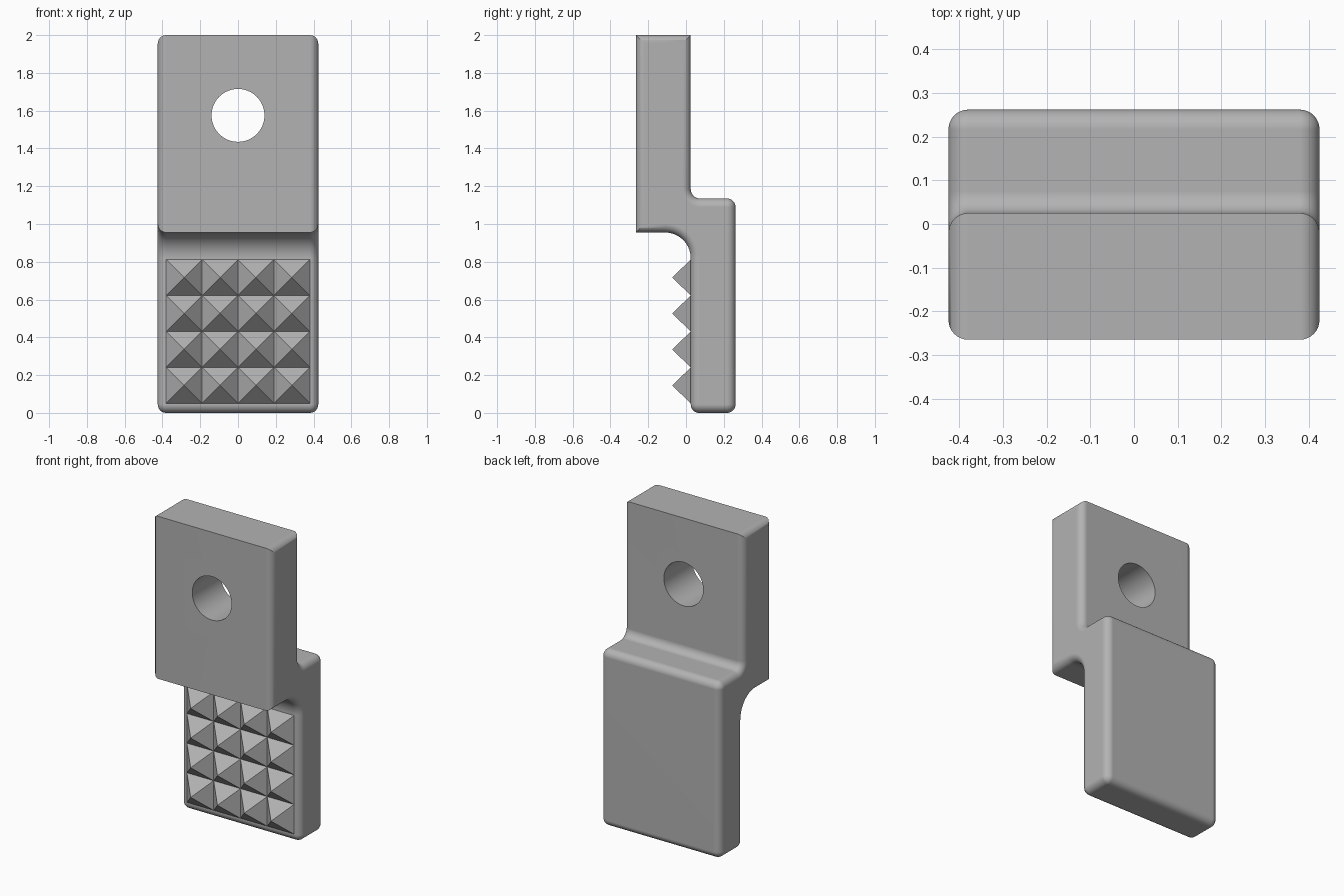
import bpy, bmesh
from math import sin, cos, pi, radians
from mathutils import Vector

if "Cube" in bpy.data.objects:
    bpy.data.objects.remove(bpy.data.objects["Cube"], do_unlink=True)

HALF_WIDTH, ROUND = 0.425, 0.045
GRIP_Y = 0.025

grey = bpy.data.materials.new("plain grey")
grey.use_nodes = True
grey.diffuse_color = (0.45, 0.45, 0.45, 1)
grey.node_tree.nodes["Principled BSDF"].inputs["Base Color"].default_value = grey.diffuse_color


def make_object(name, bm):
    bmesh.ops.recalc_face_normals(bm, faces=bm.faces)
    mesh = bpy.data.meshes.new(name)
    bm.to_mesh(mesh)
    bm.free()
    mesh.materials.append(grey)
    obj = bpy.data.objects.new(name, mesh)
    bpy.context.collection.objects.link(obj)
    return obj


def activate(obj):
    bpy.ops.object.select_all(action='DESELECT')
    obj.select_set(True)
    bpy.context.view_layer.objects.active = obj


# Side profile corners: y, z, fillet radius
CORNERS = [(-0.265, 0.955, 0), (GRIP_Y, 0.955, 0.135), (GRIP_Y, 0, ROUND), (0.262, 0, ROUND),
           (0.262, 1.135, ROUND), (GRIP_Y, 1.135, 0.05), (GRIP_Y, 2, 0), (-0.265, 2, 0)]


def side_profile(inset, steps=10):
    """Stepped outline with filleted corners, moved inward by inset."""
    points = []
    for i, (y, z, radius) in enumerate(CORNERS):
        here = Vector((y, z))
        e1 = (here - Vector(CORNERS[i - 1][:2])).normalized()
        e2 = (Vector(CORNERS[(i + 1) % len(CORNERS)][:2]) - here).normalized()
        corner = here + inset * Vector((-e1.y - e2.y, e1.x + e2.x))
        if radius == 0:
            points.append(corner)
            continue
        convex = e1.x * e2.y - e1.y * e2.x > 0
        r = max(radius - inset, 0) if convex else radius + inset
        centre = corner + r * (e2 - e1)
        for k in range(steps + 1):
            t = k / steps * pi / 2
            points.append(centre + r * (e1 * sin(t) - e2 * cos(t)))
    return points


# Stepped body: profile swept across x with rounded side edges
bm = bmesh.new()
rings = []
for side in (-1, 1):
    for k in range(9):
        a = k / 8 * pi / 2
        if side < 0:
            a = pi / 2 - a
        x = side * (HALF_WIDTH - ROUND + ROUND * sin(a))
        rings.append([bm.verts.new((x, p.x, p.y)) for p in side_profile(ROUND * (1 - cos(a)))])
for ring, following in zip(rings, rings[1:]):
    for i in range(len(ring)):
        bm.faces.new((ring[i - 1], ring[i], following[i], following[i - 1]))
bm.faces.new(rings[0])
bm.faces.new(rings[-1])
bmesh.ops.remove_doubles(bm, verts=bm.verts, dist=0.0001)
body = make_object("stepped_body", bm)

# Round bolt hole through the upper plate
bpy.ops.mesh.primitive_cylinder_add(vertices=64, radius=0.14, depth=1,
                                    location=(0, -0.12, 1.575), rotation=(pi / 2, 0, 0))
cutter = bpy.context.object
cutter.name = "hole_cutter"
cutter.hide_render = True
cutter.data.materials.append(grey)
activate(body)
cut = body.modifiers.new("hole", 'BOOLEAN')
cut.operation, cut.object, cut.solver = 'DIFFERENCE', cutter, 'EXACT'
bpy.ops.object.modifier_apply(modifier=cut.name)
bpy.data.objects.remove(cutter, do_unlink=True)
bpy.ops.object.shade_smooth_by_angle(angle=radians(30))
weighted = body.modifiers.new("flat_plates", 'WEIGHTED_NORMAL')
weighted.keep_sharp = True

# Grip: four by four pyramids on the lower front
bm = bmesh.new()
PITCH = 0.1905
for col in range(4):
    for row in range(4):
        x, z = (col - 1.5) * PITCH, 0.05 + (row + 0.5) * PITCH
        h = PITCH / 2
        base = [bm.verts.new((x + sx * h, GRIP_Y, z + sz * h))
                for sx, sz in ((-1, -1), (1, -1), (1, 1), (-1, 1))]
        tip = bm.verts.new((x, GRIP_Y - 0.098, z))
        for i in range(4):
            bm.faces.new((base[i - 1], base[i], tip))
        bm.faces.new(base[::-1])
make_object("grip_pyramids", bm)
